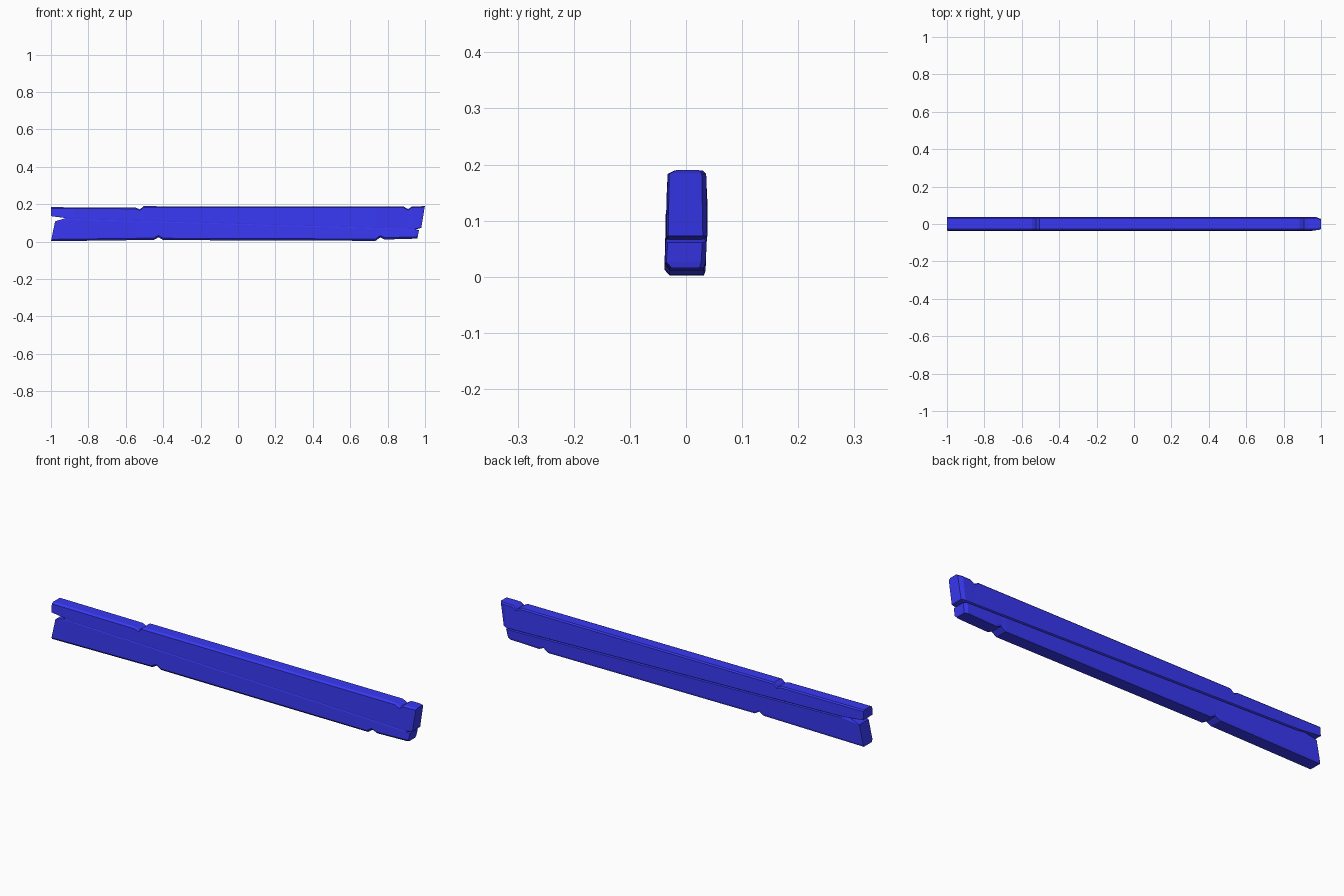
import bpy, bmesh

if "Cube" in bpy.data.objects:
    bpy.data.objects.remove(bpy.data.objects["Cube"])

# Piecewise-linear edge outlines: (x, z), with chipped notches
TOP = [(-1, .184), (-.545, .181), (-.525, .172), (-.505, .189), (.885, .187), (.91, .174), (.93, .188), (1, .19)]
BOTTOM = [(-1, .002), (-.45, .009), (-.425, .023), (-.40, .008), (.735, .004), (.76, .022), (.785, .011), (.96, .016), (1, .016)]
CRACK = [(-1, .124), (1, .066)]


def lerp(path, x):
    for (x0, z0), (x1, z1) in zip(path, path[1:]):
        if x <= x1:
            return z0 + (z1 - z0) * (x - x0) / (x1 - x0)
    return path[-1][1]


# Front and back depth at each level, bottom to top
FRONT = [-.029, -.038, -.036, -.0345, -.035, -.033, -.021]
BACK = [.032, .035, .037, .032, .038, .036, .030]
LEVELS = len(FRONT)


def section(x, gap=.004):
    b, t, c = lerp(BOTTOM, x), lerp(TOP, x), lerp(CRACK, x)
    return [b, b + .01, c - gap, c, c + gap, t - .006, t]


# Stations: per-level x positions, heights and width reduction
stations = []
left = section(-1)
left[2], left[3], left[4] = .108, .126, .136
stations.append(([-1, -.998, -.978, -.92, -1, -1, -1], left, 0))
for x in (-.88, -.545, -.525, -.505, -.45, -.425, -.40, .735, .76, .785, .885, .91, .93):
    stations.append(([x] * LEVELS, section(x), 0))
stations.append(([.945, .946, .95, .945, .962, .975, .975], section(.95), 0))
right = section(1)
right[2], right[3], right[4] = .061, .066, .073
stations.append(([.958, .961, .968, .952, .98, .998, 1], right, .008))

# Plank: loft the cracked section along its length
bm = bmesh.new()
rings = []
for xs, zs, taper in stations:
    front = [bm.verts.new((x, y + taper * .4, z)) for x, y, z in zip(xs, FRONT, zs)]
    back = [bm.verts.new((x, y - taper, z)) for x, y, z in zip(xs, BACK, zs)]
    rings.append(front + back[::-1])
n = 2 * LEVELS
for a, b in zip(rings, rings[1:]):
    for i in range(n):
        j = (i + 1) % n
        bm.faces.new((a[i], a[j], b[j], b[i]))

# Split ends: strips from front to back make the forked and stepped tips
for ring in (rings[0], rings[-1]):
    for i in range(LEVELS - 1):
        bm.faces.new((ring[i], ring[i + 1], ring[n - 2 - i], ring[n - 1 - i]))
bmesh.ops.recalc_face_normals(bm, faces=bm.faces)

mesh = bpy.data.meshes.new("plank")
bm.to_mesh(mesh)
bm.free()
plank = bpy.data.objects.new("plank", mesh)
bpy.context.collection.objects.link(plank)

# Blue paint
paint = bpy.data.materials.new("blue_paint")
paint.diffuse_color = (.04, .04, .9, 1)
paint.use_nodes = True
paint.node_tree.nodes["Principled BSDF"].inputs["Base Color"].default_value = paint.diffuse_color
mesh.materials.append(paint)
